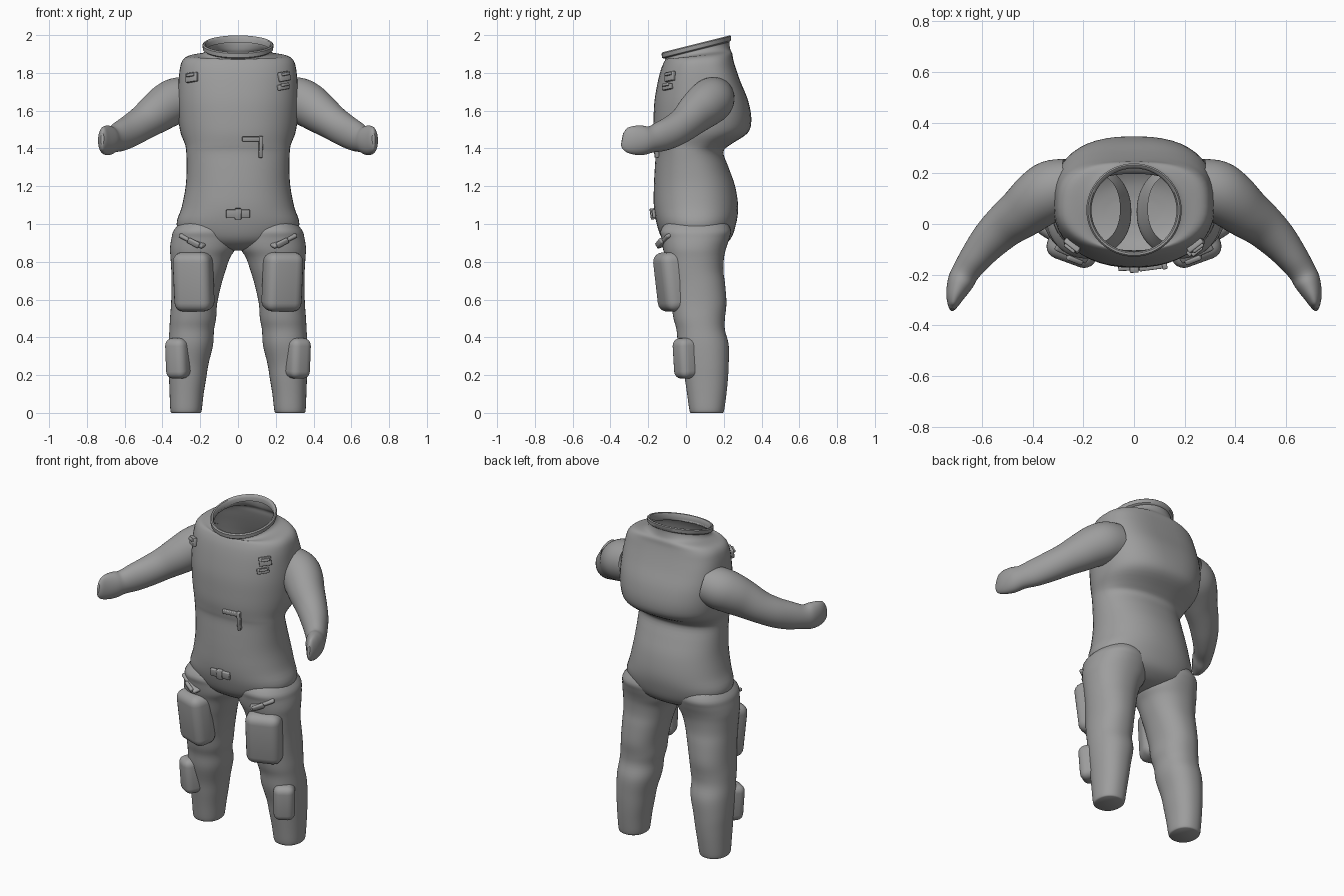
import bpy, bmesh, math
from mathutils import Vector, Euler
from mathutils.bvhtree import BVHTree

if "Cube" in bpy.data.objects:
    bpy.data.objects.remove(bpy.data.objects["Cube"])

N = 48
grey = bpy.data.materials.new('dark_grey_fabric')
grey.diffuse_color = (.34, .34, .34, 1)
grey.use_nodes = True
grey.node_tree.nodes["Principled BSDF"].inputs["Base Color"].default_value = grey.diffuse_color


def finish(bm, name, angle=40):
    bmesh.ops.recalc_face_normals(bm, faces=bm.faces)
    me = bpy.data.meshes.new(name)
    bm.to_mesh(me)
    bm.free()
    me.materials.append(grey)
    ob = bpy.data.objects.new(name, me)
    bpy.context.collection.objects.link(ob)
    bpy.context.view_layer.objects.active = ob
    for o in bpy.context.selected_objects:
        o.select_set(False)
    ob.select_set(True)
    bpy.ops.object.shade_smooth_by_angle(angle=math.radians(angle))
    return ob


def smooth(rows, steps=4):
    """Catmull-Rom interpolation between rows of section parameters."""
    out = []
    for i in range(len(rows) - 1):
        p = [rows[max(i - 1, 0)], rows[i], rows[i + 1], rows[min(i + 2, len(rows) - 1)]]
        for k in range(steps):
            t = k / steps
            out.append([0.5 * (2 * b + (c - a) * t + (2 * a - 5 * b + 4 * c - d) * t * t
                        + (3 * b - a - 3 * c + d) * t ** 3) for a, b, c, d in zip(*p)])
    return out + [list(rows[-1])]


def unit(i, n=2.0):
    a = 2 * math.pi * i / N
    c, s = math.cos(a), math.sin(a)
    return math.copysign(abs(c) ** (2 / n), c), math.copysign(abs(s) ** (2 / n), s)


def loft(name, rings, cap_start=False, cap_end=False, closed=False, angle=40):
    bm = bmesh.new()
    vs = [[bm.verts.new(p) for p in r] for r in rings]
    pairs = list(zip(vs, vs[1:])) + ([(vs[-1], vs[0])] if closed else [])
    for a, b in pairs:
        for i in range(N):
            j = (i + 1) % N
            bm.faces.new((a[i], a[j], b[j], b[i]))
    if cap_start:
        bm.faces.new(vs[0])
    if cap_end:
        bm.faces.new(vs[-1])
    return finish(bm, name, angle)


def box(name, loc, size, rot=(0, 0, 0), bevel=0.01, seg=2):
    bm = bmesh.new()
    bmesh.ops.create_cube(bm, size=1)
    for v in bm.verts:
        v.co = Vector(a * b for a, b in zip(v.co, size))
    bmesh.ops.bevel(bm, geom=bm.edges[:], offset=bevel, segments=seg, profile=0.5, affect='EDGES')
    m = Euler([math.radians(r) for r in rot]).to_matrix()
    for v in bm.verts:
        v.co = m @ v.co + Vector(loc)
    return finish(bm, name, 50)


# Torso shell: z, half width, front y, back y, tilt, squareness of the back
torso_rows = [
    (.86, .10, -.01, .10, 0, 2), (.875, .20, -.07, .17, 0, 2), (.92, .29, -.125, .235, 0, 2.1),
    (1.0, .325, -.155, .265, 0, 2.2), (1.09, .298, -.17, .276, 0, 2.2),
    (1.2, .277, -.17, .26, 0, 2.2), (1.3, .272, -.165, .225, 0, 2.2), (1.38, .274, -.16, .198, 0, 2.2),
    (1.42, .28, -.165, .235, 0, 2.3), (1.48, .303, -.172, .325, 0, 2.4),
    (1.55, .315, -.172, .346, 0, 2.5), (1.65, .32, -.167, .33, 0, 2.7), (1.75, .315, -.15, .29, 0, 3),
    (1.82, .308, -.132, .265, 0, 3), (1.865, .294, -.115, .25, .03, 3),
    (1.888, .262, -.105, .245, .08, 2.7), (1.896, .195, -.105, .235, .16, 2.2),
    (1.915, .172, -.112, .23, .24, 2), (1.94, .174, -.12, .232, .245, 2)]
rings = []
for z, hw, y0, y1, tilt, n in smooth(torso_rows):
    yc, ry = (y0 + y1) / 2, (y1 - y0) / 2
    ring = []
    for i in range(N):
        c, s = unit(i, n if i <= N // 2 else min(n, 2.25))
        ring.append((hw * c, yc + ry * s, z + tilt * ry * s))
    rings.append(ring)
torso = loft('torso', rings, cap_start=True)

# Neck ring: rounded square profile swept around the tilted collar
profile = [(.178, -.018), (.186, -.012), (.188, .01), (.182, .016), (.174, .014), (.168, .004), (.168, -.018)]
loft('neck_ring', [[(r * unit(i)[0], .055 + .98 * r * unit(i)[1], 1.938 + h + .245 * r * unit(i)[1])
                    for i in range(N)] for r, h in profile], closed=True)

# Leg: z, centre x, centre y, radius x, radius y
leg_rows = [
    (1.04, .165, .06, .11, .14), (.97, .183, .052, .155, .185), (.925, .182, .05, .17, .18),
    (.87, .187, .045, .173, .167), (.82, .2, .046, .157, .155),
    (.75, .21, .05, .143, .148), (.68, .22, .06, .132, .147), (.58, .232, .068, .122, .146),
    (.5, .238, .07, .122, .136), (.44, .245, .078, .118, .128), (.36, .25, .092, .118, .134),
    (.26, .262, .104, .106, .122), (.18, .267, .108, .098, .114), (.1, .272, .11, .09, .104),
    (.015, .275, .11, .083, .092), (0, .275, .11, .075, .084)]

# Arm: centre x, y, z, radius sideways, radius upwards
arm_rows = [
    (.25, .155, 1.67, .105, .11), (.32, .135, 1.655, .118, .12), (.375, .1, 1.628, .114, .118),
    (.435, .05, 1.585, .102, .107), (.505, -.003, 1.535, .088, .092), (.567, -.062, 1.495, .077, .086),
    (.622, -.128, 1.465, .064, .08), (.662, -.185, 1.448, .055, .07), (.685, -.23, 1.443, .052, .078),
    (.705, -.28, 1.444, .038, .075), (.715, -.32, 1.447, .021, .06), (.718, -.338, 1.45, .008, .032)]

for s, side in ((-1, 'right'), (1, 'left')):
    legs = [[(s * (cx + rx * unit(i, 2.2)[0]), cy + ry * unit(i, 2.2)[1], z) for i in range(N)]
            for z, cx, cy, rx, ry in smooth(leg_rows)]
    loft(side + '_leg', legs, cap_end=True)

    path = smooth(arm_rows)
    rings = []
    for k, (x, y, z, rs, ru) in enumerate(path):
        t = (Vector(path[min(k + 1, len(path) - 1)][:3]) - Vector(path[max(k - 1, 0)][:3])).normalized()
        sd = t.cross(Vector((0, 0, 1))).normalized()
        up = sd.cross(t)
        ring = [Vector((x, y, z)) + sd * rs * unit(i)[0] + up * ru * unit(i)[1] for i in range(N)]
        rings.append([(s * p.x, p.y, p.z) for p in ring])
    loft(side + '_arm', rings, cap_end=True)

    # Thigh pocket with slanted flap, and shin pocket
    box(side + '_thigh_pocket', (s * .235, -.075, .695), (.205, .14, .315), (7, 0, s * 20), .05, 5)
    box(side + '_pocket_flap', (s * .237, -.1, .915), (.15, .07, .022), (15, -s * 25, s * 24), .009)
    box(side + '_flap_tab', (s * .235, -.14, .9), (.07, .02, .03), (20, -s * 25, s * 22), .006)
    box(side + '_shin_pocket', (s * .313, .005, .29), (.12, .13, .215), (4, 0, s * 32), .04, 5)

# Small fittings sit on the torso front, found by casting onto the shell
tree = BVHTree.FromPolygons([v.co for v in torso.data.vertices],
                            [p.vertices[:] for p in torso.data.polygons])


def fitting(name, x, z, size, roll=0, out=0.0, bevel=.004):
    loc, nor, _, _ = tree.ray_cast(Vector((x, -1, z)), Vector((0, 1, 0)))
    if nor.y > 0:
        nor = -nor
    yaw = math.degrees(math.atan2(nor.x, -nor.y))
    pitch = -math.degrees(math.asin(nor.z))
    return box(name, loc + nor * out, size, (pitch, roll, yaw), bevel)


for name, x, z in (('right_chest', -.24, 1.775), ('left_chest', .24, 1.78), ('left_lower', .235, 1.725)):
    h = .03 if 'lower' in name else .05
    fitting(name + '_clip', x, z, (.07, .022, h), -8, .008)
    fitting(name + '_clip_bar', x, z + .01, (.05, .016, .016), -8, .022)

# Waist valve lever
fitting('valve_bar', .075, 1.45, (.11, .02, .024), 0, .006)
fitting('valve_lever', .118, 1.41, (.02, .024, .115), 0, .01)

# Belly buckle
fitting('buckle_strap', 0, 1.055, (.125, .018, .045), 0, .006)
fitting('buckle_centre', 0, 1.055, (.035, .026, .058), 0, .01)
